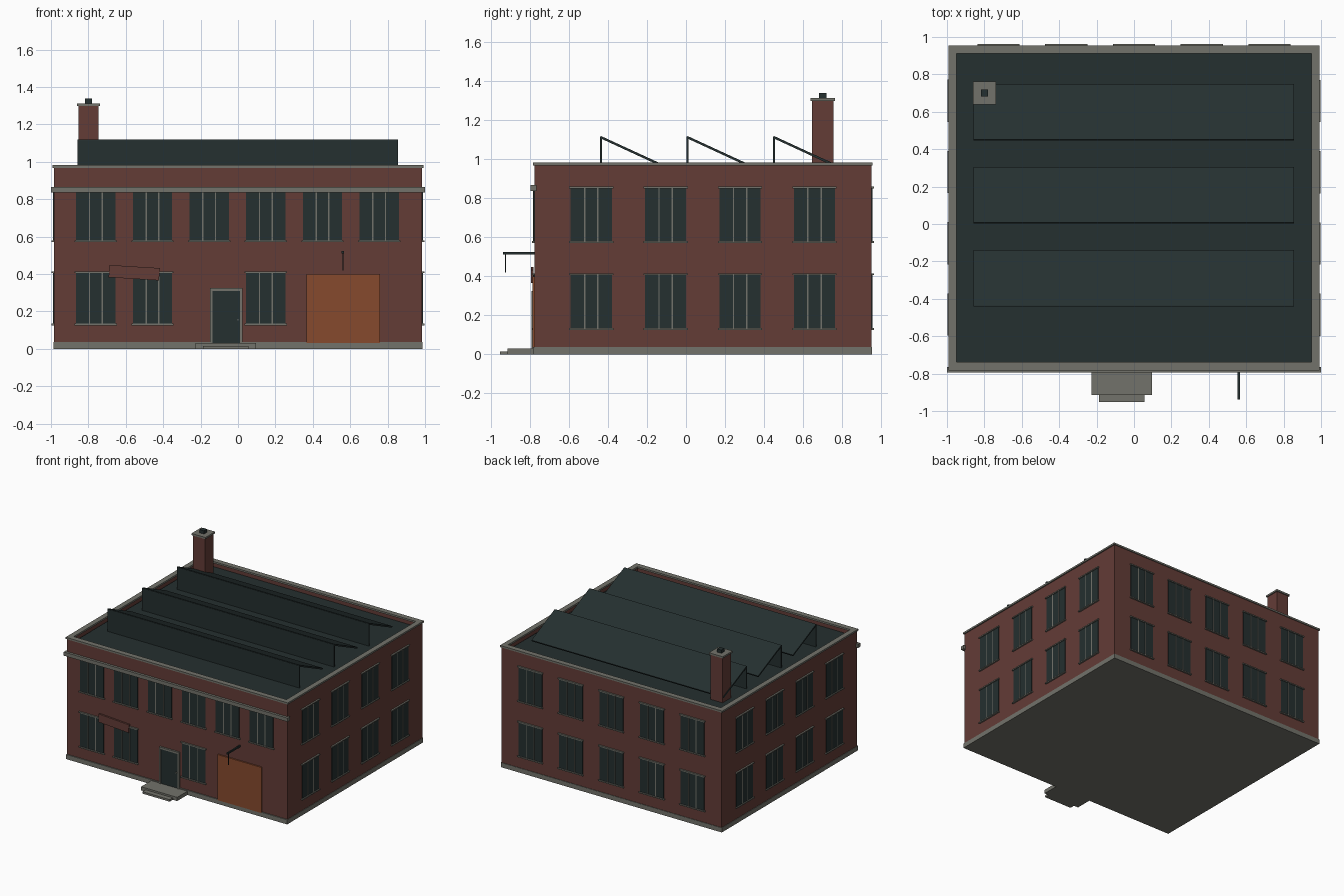
import bpy
import bmesh
from math import radians
from mathutils import Matrix, Vector

cube = bpy.data.objects.get("Cube")
if cube:
    bpy.data.objects.remove(cube, do_unlink=True)


def material(name, r, g, b):
    mat = bpy.data.materials.new(name)
    mat.use_nodes = True
    mat.diffuse_color = (r, g, b, 1)
    mat.node_tree.nodes["Principled BSDF"].inputs["Base Color"].default_value = (r, g, b, 1)
    return mat


BRICK = material("red_brick", 0.125, 0.045, 0.037)
STONE = material("grey_stone", 0.17, 0.17, 0.145)
DARK = material("dark_slate", 0.018, 0.029, 0.029)
RUST = material("rusty_orange", 0.24, 0.067, 0.027)


def finish(name, bm, mat, matrix=Matrix()):
    mesh = bpy.data.meshes.new(name)
    bm.to_mesh(mesh)
    bm.free()
    mesh.materials.append(mat)
    obj = bpy.data.objects.new(name, mesh)
    obj.matrix_world = matrix
    bpy.context.collection.objects.link(obj)
    return obj


def boxes(name, mat, spans, matrix=Matrix()):
    """One object made of boxes, each given as (x0, x1), (y0, y1), (z0, z1)."""
    bm = bmesh.new()
    for span in spans:
        centre = Vector([(a + b) / 2 for a, b in span])
        size = [b - a for a, b in span]
        bmesh.ops.create_cube(bm, size=1, matrix=Matrix.Translation(centre) @ Matrix.Diagonal((*size, 1)))
    return finish(name, bm, mat, matrix)


def around(value, width):
    return (value - width / 2, value + width / 2)


# Main shell extents
SIDE, FRONT, BACK = 0.983, -0.775, 0.949
MID = (FRONT + BACK) / 2
ROOF, TOP = 0.935, 0.968


def open_box(name, mat, half_x, y_span, z_span, rim, depth):
    """A box whose top is inset by rim and sunk by depth."""
    obj = boxes(name, mat, [((-half_x, half_x), y_span, z_span)])
    bm = bmesh.new()
    bm.from_mesh(obj.data)
    top = max(bm.faces, key=lambda f: f.calc_center_median().z)
    bmesh.ops.inset_region(bm, faces=[top], thickness=rim)
    bmesh.ops.translate(bm, verts=bmesh.ops.extrude_discrete_faces(bm, faces=[top])["faces"][0].verts,
                        vec=(0, 0, -depth))
    bm.to_mesh(obj.data)
    bm.free()


# Brick walls with parapet, plinth and flat roof
open_box("brick_walls", BRICK, SIDE, (FRONT, BACK), (0.01, TOP), 0.028, TOP - ROOF + 0.01)
boxes("plinth", STONE, [((-0.987, 0.987), (-0.783, 0.953), (0, 0.037))])
boxes("flat_roof", DARK, [((-0.956, 0.956), (FRONT + 0.027, BACK - 0.027), (ROOF - 0.012, ROOF))])

# Coping on the parapet and the front cornice
coping = [((s * 0.971 - 0.021, s * 0.971 + 0.021), (-0.782, 0.955), (TOP, 0.982)) for s in (-1, 1)]
coping += [((-0.95, 0.95), y, (TOP, 0.982)) for y in ((-0.782, -0.739), (0.912, 0.955))]
boxes("parapet_coping", STONE, coping)
boxes("front_cornice", STONE, [((-1, 1), (-0.795, -0.765), (0.836, 0.866))])

# Saw-tooth roof lights: an upright sheet and a sloping sheet, open at the ends
for i in range(3):
    y = -0.435 + 0.443 * i
    boxes(f"roof_light_upright_{i + 1}", DARK, [((-0.858, 0.856), around(y, 0.01), (ROOF, 1.115))])
    drop = Vector((0, 0.297, -0.137))
    tilt = Matrix.Translation((0, y, 1.118)) @ Matrix.Rotation(-drop.angle(Vector((0, 1, 0))), 4, "X")
    boxes(f"roof_light_slope_{i + 1}", DARK, [((-0.858, 0.856), (0, drop.length), (-0.012, 0))], tilt)

# Chimney
def column(name, mat, width, z0, z1):
    boxes(name, mat, [(around(-0.8, width), around(0.7, width), (z0, z1))])


column("chimney_stack", BRICK, 0.108, ROOF, 1.298)
column("chimney_cap", STONE, 0.124, 1.298, 1.312)
column("chimney_flue", DARK, 0.038, 1.312, 1.338)

# Windows, built flat for the front and turned to each wall
LOW, HIGH = 0.13, 0.575


def windows(wall, angle, distance, places):
    turn = Matrix.Translation((0, MID, 0)) @ Matrix.Rotation(radians(angle), 4, "Z") \
        @ Matrix.Translation((0, -distance, 0))
    glass, bars, ledges = [], [], []
    for u, z in places:
        glass.append((around(u, 0.21), (-0.005, 0.005), (z, z + 0.282)))
        for side in (-1, 1):
            bars.append((around(u + side * 0.034, 0.007), (-0.007, 0), (z, z + 0.282)))
        for edge in (z, z + 0.28):
            ledges.append((around(u, 0.226), (-0.013, 0.005), around(edge, 0.009)))
    boxes(wall + "_window_glass", DARK, glass, turn)
    boxes(wall + "_window_bars", STONE, bars, turn)
    boxes(wall + "_sills_and_lintels", STONE, ledges, turn)


front = [(-0.76 + 0.303 * i, HIGH) for i in range(6)]
front += [(front[i][0], LOW) for i in (0, 1, 3)]
sides = [(-0.572 + 0.381 * i, z) for i in range(4) for z in (LOW, HIGH)]
rear = [(0.362 * i, z) for i in range(-2, 3) for z in (LOW, HIGH)]
windows("front", 0, MID - FRONT, front)
windows("right", 90, SIDE, sides)
windows("left", -90, SIDE, sides)
windows("back", 180, BACK - MID, rear)

# Entrance door, frame, knob and steps
DOOR = -0.063
frame = [(around(DOOR + s * 0.081, 0.013), (-0.79, FRONT), (0.03, 0.325)) for s in (-1, 1)]
frame.append((around(DOOR, 0.175), (-0.79, FRONT), (0.31, 0.325)))
boxes("door_frame", STONE, frame)
boxes("entrance_door", DARK, [(around(DOOR, 0.15), (-0.784, FRONT), (0.03, 0.31))])
boxes("door_knob", STONE, [(around(0, 0.008), (-0.79, -0.784), around(0.155, 0.008))])
boxes("upper_step", STONE, [(around(-0.065, 0.322), (-0.913, FRONT), (0, 0.03))])
boxes("lower_step", STONE, [(around(-0.065, 0.244), (-0.953, -0.913), (0, 0.016))])

# Loading door
boxes("loading_door", RUST, [((0.367, 0.759), (-0.786, FRONT), (0.032, 0.4))])

# Crooked sign board
hang = Matrix.Translation((-0.555, -0.787, 0.407)) @ Matrix.Rotation(radians(3.5), 4, "Y")
boxes("sign_board", BRICK, [(around(0, 0.27), around(0, 0.014), around(0, 0.066))], hang)

# Bracket arm with a hanging rod
boxes("bracket_arm", DARK, [(around(0.56, 0.011), (-0.938, FRONT), around(0.517, 0.013))])
boxes("hanging_rod", DARK, [(around(0.561, 0.005), around(-0.923, 0.005), (0.42, 0.512))])
